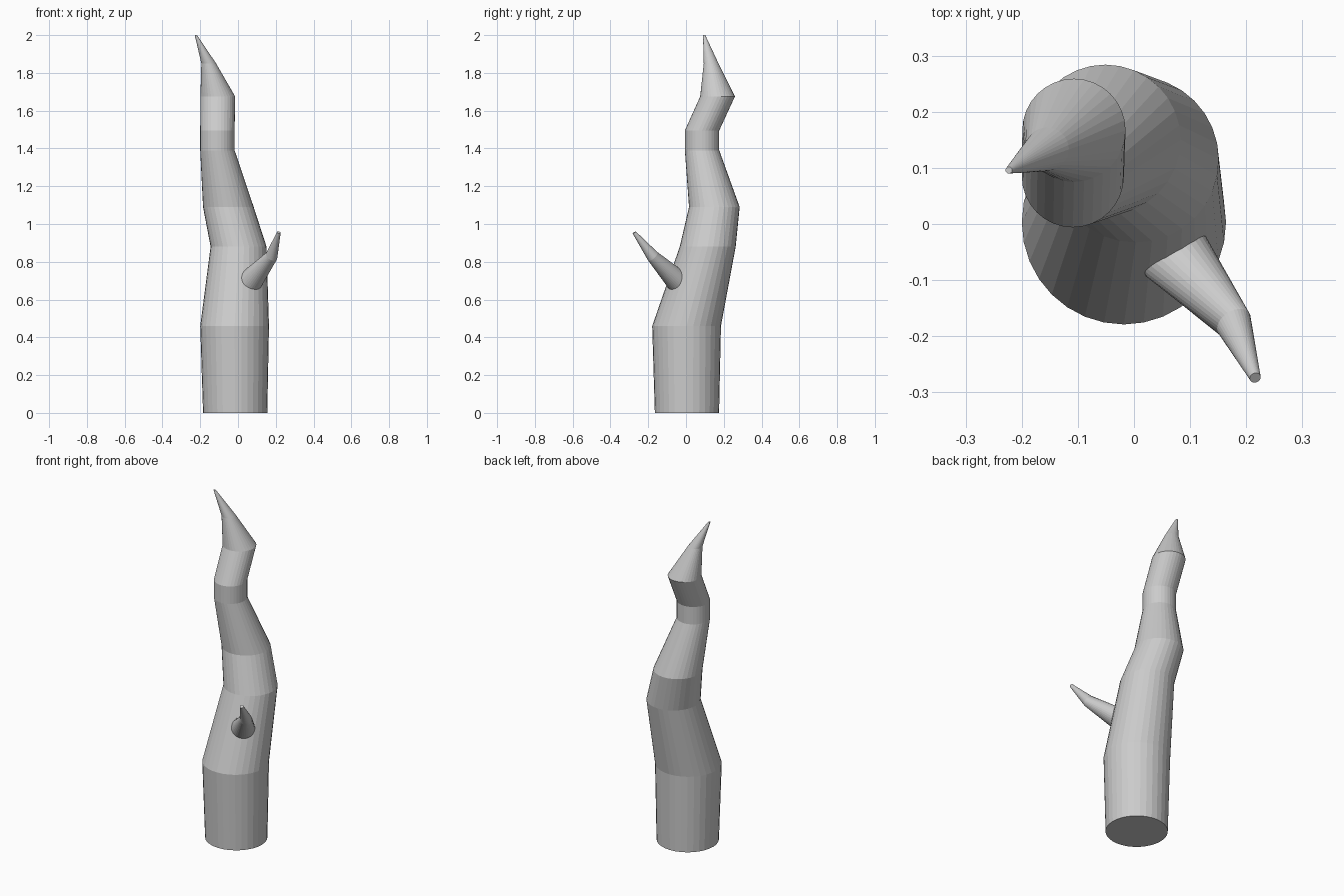
import bpy, bmesh, math
from mathutils import Vector

if "Cube" in bpy.data.objects:
    bpy.data.objects.remove(bpy.data.objects["Cube"])

grey = bpy.data.materials.new("weathered_grey")
grey.diffuse_color = (0.6, 0.6, 0.6, 1)
grey.use_nodes = True
grey.node_tree.nodes["Principled BSDF"].inputs["Base Color"].default_value = grey.diffuse_color


def tapered_limb(name, rings, sides=32):
    """Skin a limb through rings given as (centre, radius, normal)."""
    bm = bmesh.new()
    loops = []
    for centre, radius, normal in rings:
        n = Vector(normal).normalized()
        u = Vector((1, 0, 0))
        u = (u - n * u.dot(n)).normalized()
        v = n.cross(u)
        loops.append([bm.verts.new(Vector(centre) + radius * (u * math.cos(a) + v * math.sin(a)))
                      for a in (2 * math.pi * i / sides for i in range(sides))])
    for low, high in zip(loops, loops[1:]):
        for i in range(sides):
            j = (i + 1) % sides
            bm.faces.new((low[i], low[j], high[j], high[i]))
    # End caps
    bm.faces.new(loops[0][::-1])
    bm.faces.new(loops[-1])
    bmesh.ops.recalc_face_normals(bm, faces=bm.faces)
    mesh = bpy.data.meshes.new(name)
    bm.to_mesh(mesh)
    bm.free()
    mesh.materials.append(grey)
    obj = bpy.data.objects.new(name, mesh)
    bpy.context.collection.objects.link(obj)
    return obj


# Crooked trunk: level rings that wander and shrink to a point
up = (0, 0, 1)
trunk_rings = [
    ((-0.015, 0.005, 0.0), 0.170, up),
    ((-0.018, 0.003, 0.46), 0.182, up),
    ((0.003, 0.115, 0.88), 0.148, up),
    ((-0.051, 0.150, 1.09), 0.134, up),
    ((-0.109, 0.085, 1.39), 0.091, up),
    ((-0.109, 0.085, 1.495), 0.091, up),
    ((-0.107, 0.167, 1.675), 0.092, up),
    ((-0.155, 0.133, 1.85), 0.039, up),
    ((-0.223, 0.096, 2.0), 0.006, up),
]
tapered_limb("trunk", trunk_rings)

# Bent side branch, rooted just inside the trunk
tapered_limb("side_branch", [
    ((0.060, -0.035, 0.695), 0.064, (0.53, -0.80, 0.25)),
    ((0.075, -0.058, 0.706), 0.064, (0.53, -0.80, 0.25)),
    ((0.178, -0.177, 0.83), 0.033, (0.42, -0.62, 0.66)),
    ((0.216, -0.274, 0.955), 0.010, (0.2, -0.5, 0.8)),
])
